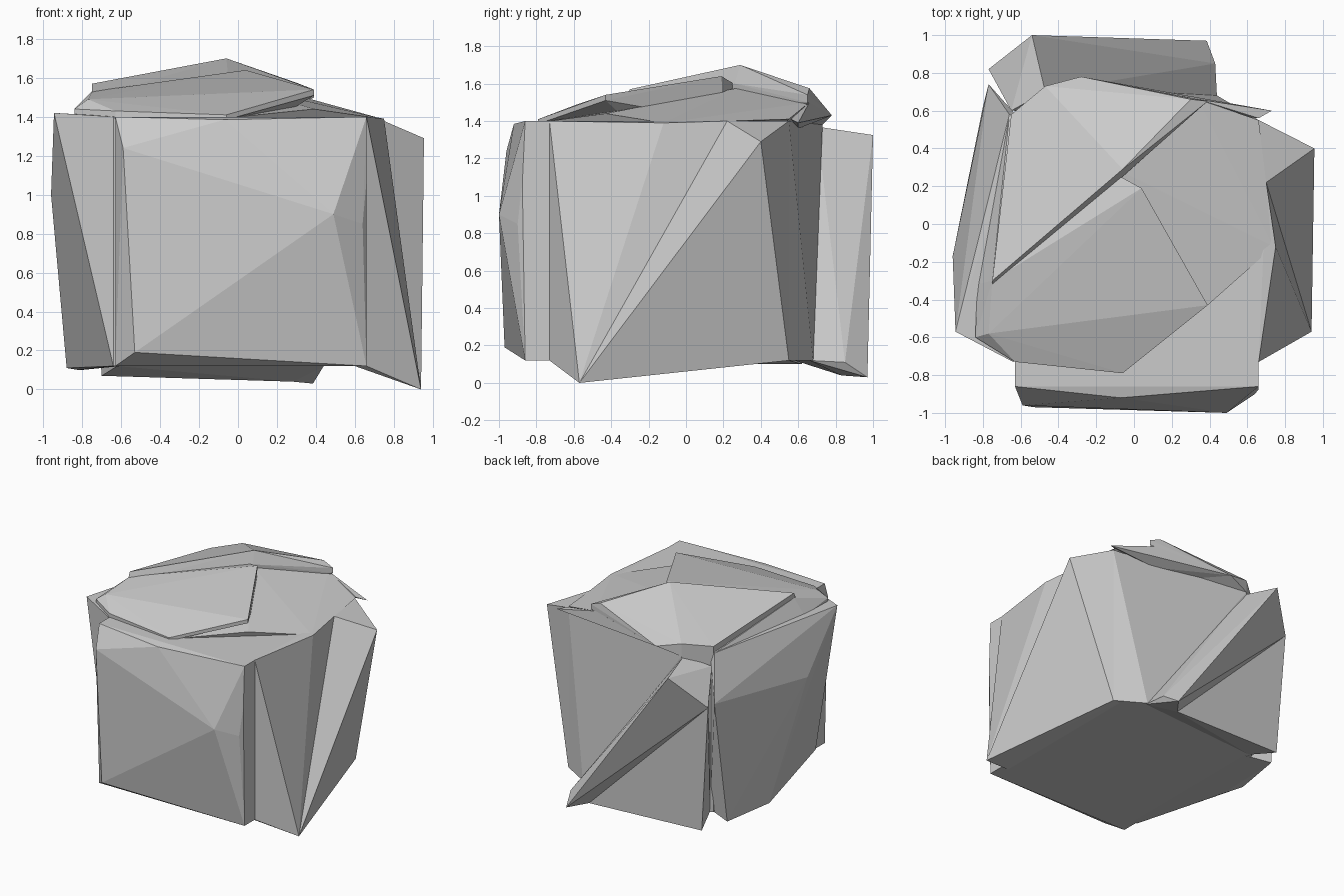
import bpy, bmesh


def rock(name, points):
    """Flat-faced convex chunk spanned by its corner points."""
    bm = bmesh.new()
    for p in points:
        bm.verts.new(p)
    bmesh.ops.convex_hull(bm, input=bm.verts[:])
    loose = [v for v in bm.verts if not v.link_faces]
    bmesh.ops.delete(bm, geom=loose, context='VERTS')
    bmesh.ops.recalc_face_normals(bm, faces=bm.faces[:])
    me = bpy.data.meshes.new(name)
    bm.to_mesh(me)
    bm.free()
    ob = bpy.data.objects.new(name, me)
    bpy.context.collection.objects.link(ob)
    return ob


def column(x, y, low=0.12, high=1.40):
    """Vertical edge: one plan point at two heights."""
    return [(x, y, low), (x, y, high)]


# Central block
rock("core_block",
     column(-0.63, -0.74) + column(0.66, -0.74) + column(0.66, 0.55)
     + column(-0.65, 0.58)
     + [(0.44, 0.68, 0.12), (-0.47, 0.73, 1.38), (-0.5, 0.66, 0.12)])

# Front slab with a shallow peak on the right
rock("front_slab",
     column(-0.63, -0.73) + column(0.66, -0.73) + column(-0.63, -0.86) + column(0.66, -0.86)
     + [(-0.07, -0.92, 1.385), (-0.59, -0.96, 1.24), (-0.61, -0.91, 0.85), (0.66, -0.875, 1.07),
        (0.49, -1.0, 0.90), (0.64, -0.90, 0.85), (-0.53, -0.97, 0.19)])

# Right slab, in two wedges meeting in a crease from the top to the low front corner
crease = [(0.94, -0.57, 0.0), (0.70, 0.22, 1.40), (0.60, 0.22, 0.12), (0.60, 0.22, 1.40)]
rock("right_slab_front",
     crease + column(0.6, -0.73) + column(0.66, -0.73) + [(0.75, -0.12, 1.39)])
rock("right_slab_back",
     crease + column(0.6, 0.55) + column(0.66, 0.55)
     + [(0.955, 0.40, 1.29), (0.66, -0.73, 0.12)])

# Left slab, undercut towards the front
rock("left_slab",
     column(-0.6, -0.72) + column(-0.6, 0.55) + column(-0.64, -0.73)
     + [(-0.945, -0.57, 1.42), (-0.84, -0.60, 1.41), (-0.96, -0.17, 1.0),
        (-0.88, 0.20, 0.11), (-0.80, 0.62, 0.10), (-0.82, 0.05, 0.10),
        (-0.77, 0.74, 1.08), (-0.66, 0.58, 1.40)])

# Back: slanted ridge falling from upper left to lower right, overhanging a lower wedge
rock("back_ridge",
     [(-0.47, 0.70, 1.37), (-0.54, 1.0, 1.325), (-0.77, 0.82, 1.08), (-0.65, 0.60, 1.30),
      (0.385, 0.97, 0.03), (0.43, 0.85, 0.11), (0.44, 0.66, 0.12),
      (0.28, 0.83, 0.04), (-0.63, 0.60, 1.05)])
rock("back_lower_wedge",
     [(-0.77, 0.82, 1.08), (-0.70, 0.80, 0.07), (0.28, 0.83, 0.04),
      (0.44, 0.66, 0.12), (-0.62, 0.58, 0.12), (-0.63, 0.60, 1.05)])

# Top: low right-hand plate and the thin rim behind it
rock("top_right_plate",
     [(-0.05, 0.27, 1.575), (0.34, 0.66, 1.50), (0.66, 0.55, 1.41), (0.70, 0.22, 1.40),
      (0.74, -0.12, 1.39), (0.39, -0.43, 1.44), (0.0, -0.73, 1.40),
      (-0.5, -0.5, 1.38), (-0.6, 0.5, 1.38), (0.3, 0.5, 1.35)])
rock("top_rim",
     [(-0.28, 0.78, 1.43), (0.73, 0.60, 1.39), (0.66, 0.56, 1.41), (0.34, 0.66, 1.50),
      (-0.40, 0.70, 1.40), (0.3, 0.6, 1.36)])

# Top: front plate
rock("top_front_plate",
     [(0.04, 0.19, 1.64), (0.39, -0.43, 1.54), (0.39, -0.43, 1.51), (-0.06, -0.79, 1.41),
      (-0.06, -0.79, 1.385), (-0.63, -0.73, 1.43), (-0.63, -0.73, 1.39), (-0.84, -0.60, 1.44),
      (-0.84, -0.60, 1.39), (-0.77, -0.58, 1.49), (-0.75, -0.30, 1.53), (-0.83, -0.32, 1.40),
      (-0.66, 0.57, 1.40), (0.02, 0.20, 1.40), (0.2, -0.3, 1.39)])

# Top: highest plate at the back, with a stepped front edge
rock("top_back_plate",
     [(-0.06, 0.29, 1.70), (-0.05, 0.26, 1.60), (-0.75, -0.30, 1.57), (-0.75, -0.33, 1.50),
      (0.30, 0.66, 1.575), (0.39, 0.65, 1.54), (0.39, 0.65, 1.50), (-0.47, 0.73, 1.48),
      (-0.47, 0.73, 1.38), (-0.65, 0.58, 1.45), (-0.65, 0.58, 1.38), (-0.28, 0.78, 1.43),
      (0.2, 0.6, 1.38)])
